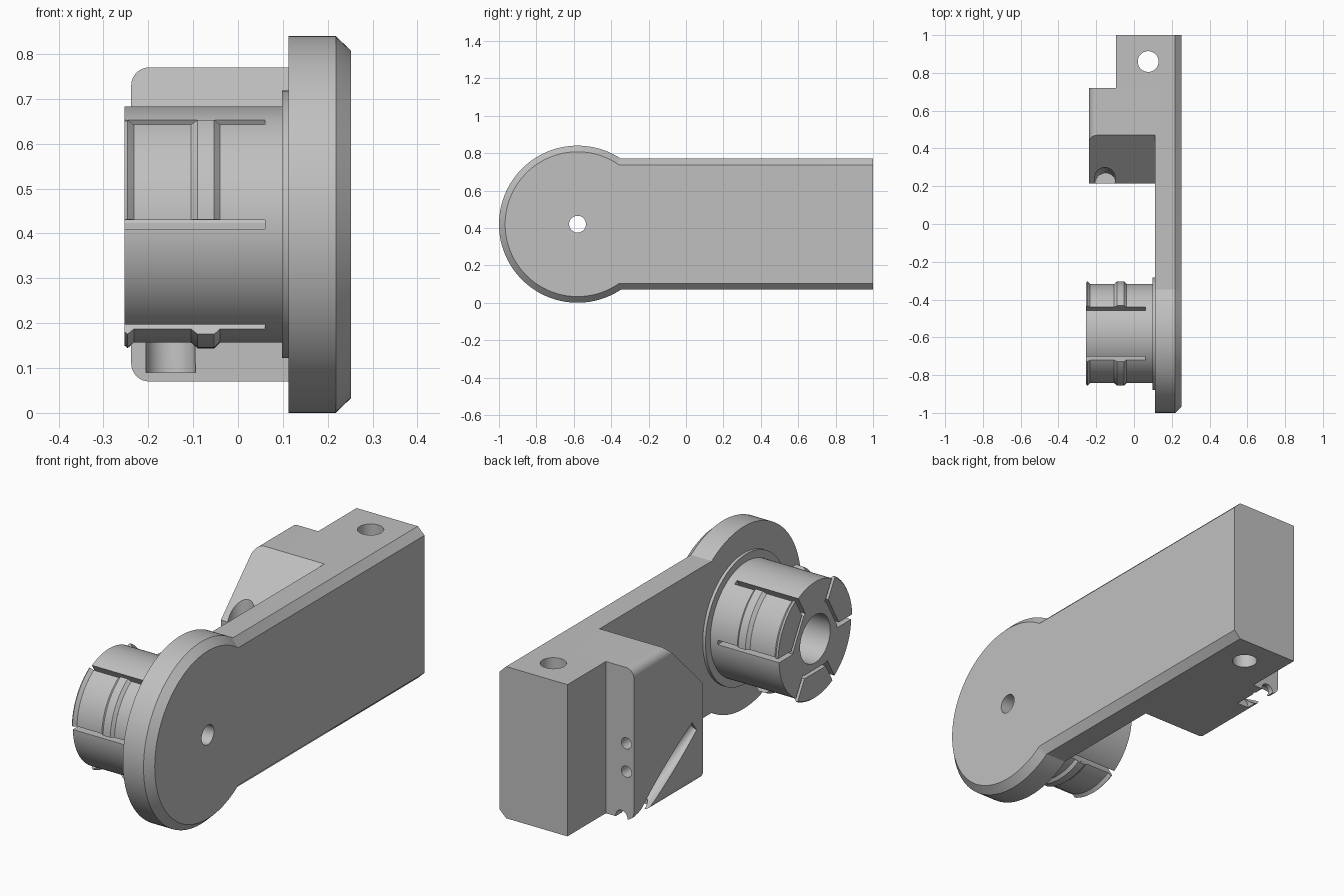
import bpy, bmesh, math
from mathutils import Vector

if "Cube" in bpy.data.objects:
    bpy.data.objects.remove(bpy.data.objects["Cube"], do_unlink=True)

GREY = (0.53, 0.53, 0.53, 1)
mat = bpy.data.materials.new("mid grey")
mat.use_nodes = True
mat.diffuse_color = GREY
mat.node_tree.nodes["Principled BSDF"].inputs["Base Color"].default_value = GREY

CY, CZ = -0.58, 0.42      # hub axis, running along x


def loft(name, rings):
    """Closed solid through matching rings of points, capped at both ends."""
    bm = bmesh.new()
    loops = [[bm.verts.new(p) for p in ring] for ring in rings]
    n = len(loops[0])
    for a, b in zip(loops, loops[1:]):
        for i in range(n):
            j = (i + 1) % n
            bm.faces.new((a[i], a[j], b[j], b[i]))
    bm.faces.new(loops[0])
    bm.faces.new(loops[-1])
    bmesh.ops.recalc_face_normals(bm, faces=bm.faces)
    mesh = bpy.data.meshes.new(name)
    bm.to_mesh(mesh)
    bm.free()
    mesh.materials.append(mat)
    ob = bpy.data.objects.new(name, mesh)
    bpy.context.collection.objects.link(ob)
    return ob


def rod(name, p0, p1, r0, r1=None, n=48):
    """Cylinder or cone between two points."""
    p0, p1 = Vector(p0), Vector(p1)
    q = (p1 - p0).to_track_quat('Z', 'Y')
    rings = []
    for p, r in ((p0, r0), (p1, r0 if r1 is None else r1)):
        rings.append([p + q @ Vector((r * math.cos(t * math.tau / n),
                                      r * math.sin(t * math.tau / n), 0)) for t in range(n)])
    return loft(name, rings)


def prism_x(name, pts, x0, x1):
    return loft(name, [[(x, y, z) for y, z in pts] for x in (x0, x1)])


def box(name, x, y, z):
    return prism_x(name, [(y[0], z[0]), (y[1], z[0]), (y[1], z[1]), (y[0], z[1])], *x)


def polar(r, t, side=0):
    """Hub point at radius r and angle t, shifted sideways."""
    return (CY + r * math.cos(t) - side * math.sin(t),
            CZ + r * math.sin(t) + side * math.cos(t))


def cut(ob, cutters):
    bpy.context.view_layer.objects.active = ob
    for c in cutters:
        m = ob.modifiers.new("cut", 'BOOLEAN')
        m.operation, m.solver, m.object = 'DIFFERENCE', 'EXACT', c
        bpy.ops.object.modifier_apply(modifier=m.name)
        bpy.data.objects.remove(c, do_unlink=True)


# Arm plate: round head and straight bar, chamfered on the outer side
def outline(r, h, x):
    a = math.asin(h / r)
    n = 80
    pts = [(x, *polar(r, a + (math.tau - 2 * a) * i / n)) for i in range(n + 1)]
    return pts + [(x, 1, CZ - h), (x, 1, CZ + h)]


arm = loft("arm_plate", [outline(0.42, 0.35, 0.112), outline(0.42, 0.35, 0.218),
                         outline(0.387, 0.317, 0.252)])


def end_hole():
    return rod("end_hole", (0.075, 0.86, -0.1), (0.075, 0.86, 1), 0.055)


cut(arm, [rod("pivot_hole", (0, CY, CZ), (0.4, CY, CZ), 0.045), end_hole()])

# Thick end block with the vertical hole
end_block = box("end_block", (-0.095, 0.112), (0.72, 1), (0.07, 0.77))
cut(end_block, [end_hole()])

# Side block with rounded outer edges
section = [(0.112, 0.77), (0.112, 0.07)]
R = 0.04
for cz, start in ((0.07 + R, 270), (0.77 - R, 180)):
    for i in range(9):
        t = math.radians(start - 90 * i / 8)
        section.append((-0.238 + R + R * math.cos(t), cz + R * math.sin(t)))
side_block = loft("side_block", [[(x, y, z) for x, z in section] for y in (0.215, 0.72)])
cutters = [
    prism_x("slope", [(0.47, 0.77), (0.17, 0.47), (0.1, 0.9), (0.47, 0.9)], -0.4, 0.112),
    rod("front_groove", (-0.15, 0.215, 0.09), (-0.155, 0.25, 0.7), 0.055),
    rod("diagonal_groove", (-0.25, 0.28, 0.34), (-0.19, 0.68, 0.07), 0.03, 0.05),
    rod("bottom_notch", (-0.175, 0.55, 0.075), (-0.175, 0.8, 0.075), 0.03),
]
for z in (0.42, 0.29):
    cutters.append(rod("blind_hole", (-0.2, 0.64, z), (-0.2, 0.8, z), 0.026))
cut(side_block, cutters)

# Hub collar and pin
collar = rod("hub_collar", (0.098, CY, CZ), (0.113, CY, CZ), 0.298, n=80)
cut(collar, [rod("pivot_hole", (0, CY, CZ), (0.4, CY, CZ), 0.045)])
pin = rod("hub_pin", (-0.253, CY, CZ), (0.1, CY, CZ), 0.263, n=96)
cutters = [rod("bore", (-0.4, CY, CZ), (0.03, CY, CZ), 0.11),
           rod("pivot_hole", (0, CY, CZ), (0.4, CY, CZ), 0.045)]
W = 0.01
for k in range(6):
    t = math.radians(60 * k)
    cutters.append(prism_x("slot", [polar(0.16, t, -W), polar(0.3, t, -W),
                                    polar(0.3, t, W), polar(0.16, t, W)], -0.3, 0.06))
    if k % 2 == 0:
        t += math.radians(30)
        cutters.append(prism_x("chord_slot", [polar(0.14, t, -0.09), polar(0.155, t, -0.09),
                                              polar(0.155, t, 0.09), polar(0.14, t, 0.09)],
                               -0.3, 0.06))
cut(pin, cutters)

# Raised rib and end lip on every second finger
RIB = [(-0.105, 0.255), (-0.105, 0.263), (-0.09, 0.276), (-0.053, 0.276),
       (-0.04, 0.263), (-0.04, 0.255)]
LIP = [(-0.253, 0.255), (-0.253, 0.27), (-0.246, 0.276), (-0.232, 0.263), (-0.232, 0.255)]
for k in range(3):
    for label, prof in (("finger_rib", RIB), ("finger_lip", LIP)):
        angles = [math.radians(120 * k + 2.3 + 55.4 * i / 16) for i in range(17)]
        loft(f"{label}_{k + 1}", [[(x, *polar(r, t)) for x, r in prof] for t in angles])

# Smooth round surfaces, keeping sharp edges
bpy.ops.object.select_all(action='DESELECT')
for ob in bpy.context.collection.objects:
    if ob.type == 'MESH':
        ob.select_set(True)
        bpy.context.view_layer.objects.active = ob
bpy.ops.object.shade_smooth_by_angle(angle=math.radians(25))
